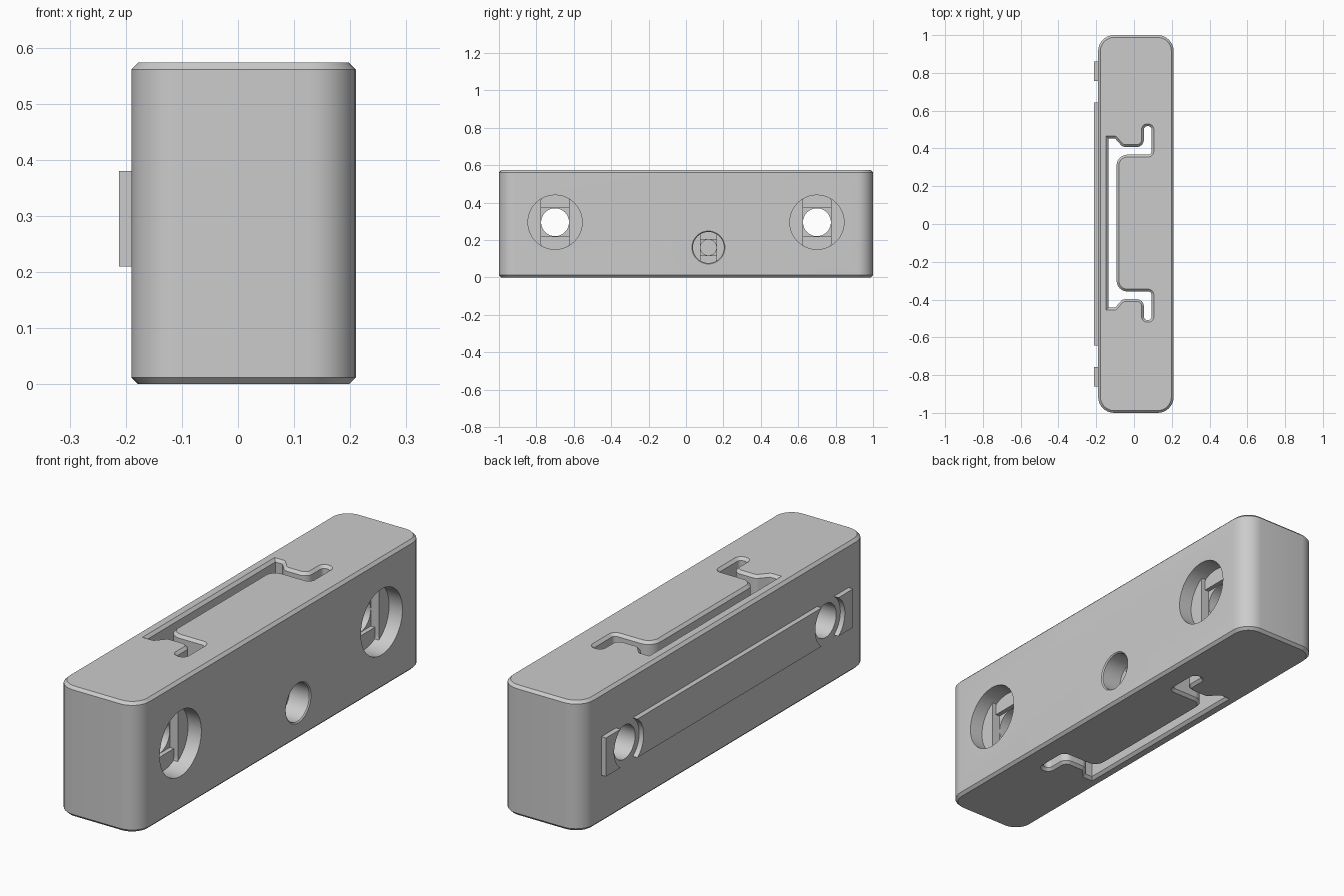
import bpy, bmesh
from math import cos, sin, tan, pi, radians
from mathutils import Vector

cube = bpy.data.objects.get("Cube")
if cube:
    bpy.data.objects.remove(cube)

grey = bpy.data.materials.new("plain grey")
grey.use_nodes = True
COLOUR = (0.6, 0.6, 0.6, 1)
grey.diffuse_color = COLOUR
grey.node_tree.nodes["Principled BSDF"].inputs["Base Color"].default_value = COLOUR


def circle(u, v, r, n=48):
    return [Vector((u + r * cos(2 * pi * i / n), v + r * sin(2 * pi * i / n))) for i in range(n)]


def rounded(corners, steps=8):
    """Round each (u, v, radius) corner of a closed outline."""
    out, n = [], len(corners)
    for i, (u, v, r) in enumerate(corners):
        p = Vector((u, v))
        if r == 0:
            out.append(p)
            continue
        a = (Vector(corners[i - 1][:2]) - p).normalized()
        b = (Vector(corners[(i + 1) % n][:2]) - p).normalized()
        half = a.angle(b) / 2
        centre = p + (a + b).normalized() * (r / sin(half))
        start = p + a * (r / tan(half)) - centre
        end = p + b * (r / tan(half)) - centre
        for k in range(steps + 1):
            out.append(centre + start.slerp(end, k / steps).normalized() * r)
    return out


def grow(outline, d):
    """Offset a counter-clockwise outline outwards by d."""
    out, n = [], len(outline)
    for i, p in enumerate(outline):
        e1 = (p - outline[i - 1]).normalized()
        e2 = (outline[(i + 1) % n] - p).normalized()
        n1, n2 = Vector((e1.y, -e1.x)), Vector((e2.y, -e2.x))
        out.append(p + (n1 + n2) * (d / (1 + n1.dot(n2))))
    return out


def loft(name, outline, levels, along_x=False):
    """Stack offset copies of an outline at (height, growth) levels."""
    bm = bmesh.new()
    rings = []
    for w, d in levels:
        pts = grow(outline, d) if d else outline
        rings.append([bm.verts.new((w, p.x, p.y) if along_x else (p.x, p.y, w)) for p in pts])
    n = len(outline)
    for low, high in zip(rings, rings[1:]):
        for i in range(n):
            j = (i + 1) % n
            bm.faces.new((low[i], low[j], high[j], high[i]))
    bm.faces.new(rings[0][::-1])
    bm.faces.new(rings[-1])
    bmesh.ops.recalc_face_normals(bm, faces=bm.faces)
    mesh = bpy.data.meshes.new(name)
    bm.to_mesh(mesh)
    bm.free()
    mesh.materials.append(grey)
    obj = bpy.data.objects.new(name, mesh)
    bpy.context.collection.objects.link(obj)
    return obj


def activate(obj):
    bpy.ops.object.select_all(action='DESELECT')
    obj.select_set(True)
    bpy.context.view_layer.objects.active = obj


def cut(obj, cutter):
    cutter.hide_render = True
    mod = obj.modifiers.new("cut", 'BOOLEAN')
    mod.operation, mod.solver, mod.object = 'DIFFERENCE', 'EXACT', cutter
    activate(obj)
    bpy.ops.object.modifier_apply(modifier=mod.name)
    bpy.data.objects.remove(cutter)


X0, X1, TOP, CH = -0.19, 0.21, 0.573, 0.012
HOLE_Z, LAYER = 0.295, 0.02

# Block with rounded upright corners and chamfered ends
body = loft("body", rounded([(X0, -1, .085), (X1, -1, .085), (X1, 1, .085), (X0, 1, .085)]),
            [(0, -CH), (CH, 0), (TOP - CH, 0), (TOP, -CH)])

# Clip-shaped slot running through from top to bottom, with flared rims
half = [(-.08, .35, .045), (.105, .35, .03), (.105, .525, .03), (.04, .525, .03),
        (.04, .415, .025), (-.055, .415, .02), (-.095, .46, .015), (-.147, .46, 0)]
slot = half + [(x, -y, r) for x, y, r in reversed(half)]
slot = [p + Vector((0, .005)) for p in rounded(slot)]
cut(body, loft("slot_cutter", slot, [(-CH, CH), (CH, -CH), (TOP - CH, -CH), (TOP + CH, CH)]))


# Stepped screw holes: wide pocket, upright strip, square, then round bore
def screw_hole(y, z, wide, narrow, depth, end, rim):
    floor = X1 - depth
    pocket = circle(y, z, wide)
    strip = [Vector((min(max(p.x, y - narrow), y + narrow), p.y)) for p in pocket]
    square = [Vector((y + a * narrow, z + b * narrow)) for a, b in ((-1, -1), (1, -1), (1, 1), (-1, 1))]
    cut(body, loft("pocket_cutter", pocket, [(floor, 0), (X1 - rim, 0), (X1 + .01, rim + .01 if rim else 0)], True))
    cut(body, loft("strip_cutter", strip, [(floor - LAYER, 0), (floor + .01, 0)], True))
    cut(body, loft("square_cutter", square, [(floor - 2 * LAYER, 0), (floor, 0)], True))
    cut(body, loft("bore_cutter", circle(y, z, narrow - .0005), [(end, 0), (floor, 0)], True))


for side in (-1, 1):
    screw_hole(side * .7, HOLE_Z, .145, .075, .065, X0 - .1, 0)
screw_hole(.12, .16, .083, .043, .1, -.11, .005)

# Raised locating rib on the right side, split around the screw holes
H = .085
rib_parts = [("long_rib", -.7, .7), ("front_tab", -.86, -.7), ("back_tab", .7, .86)]
parts = [body]
for name, y0, y1 in rib_parts:
    plate = [Vector(p) for p in ((y0, HOLE_Z - H), (y1, HOLE_Z - H), (y1, HOLE_Z + H), (y0, HOLE_Z + H))]
    rib = loft(name, plate, [(X0 - .022, 0), (X0 + .002, 0)], True)
    for side in (-1, 1):
        if side * .7 in (y0, y1):
            cut(rib, loft("clearance_cutter", circle(side * .7, HOLE_Z, .103), [(X0 - .1, 0), (X0 + .1, 0)], True))
    parts.append(rib)

for obj in parts:
    activate(obj)
    bpy.ops.object.shade_smooth_by_angle(angle=radians(25))
